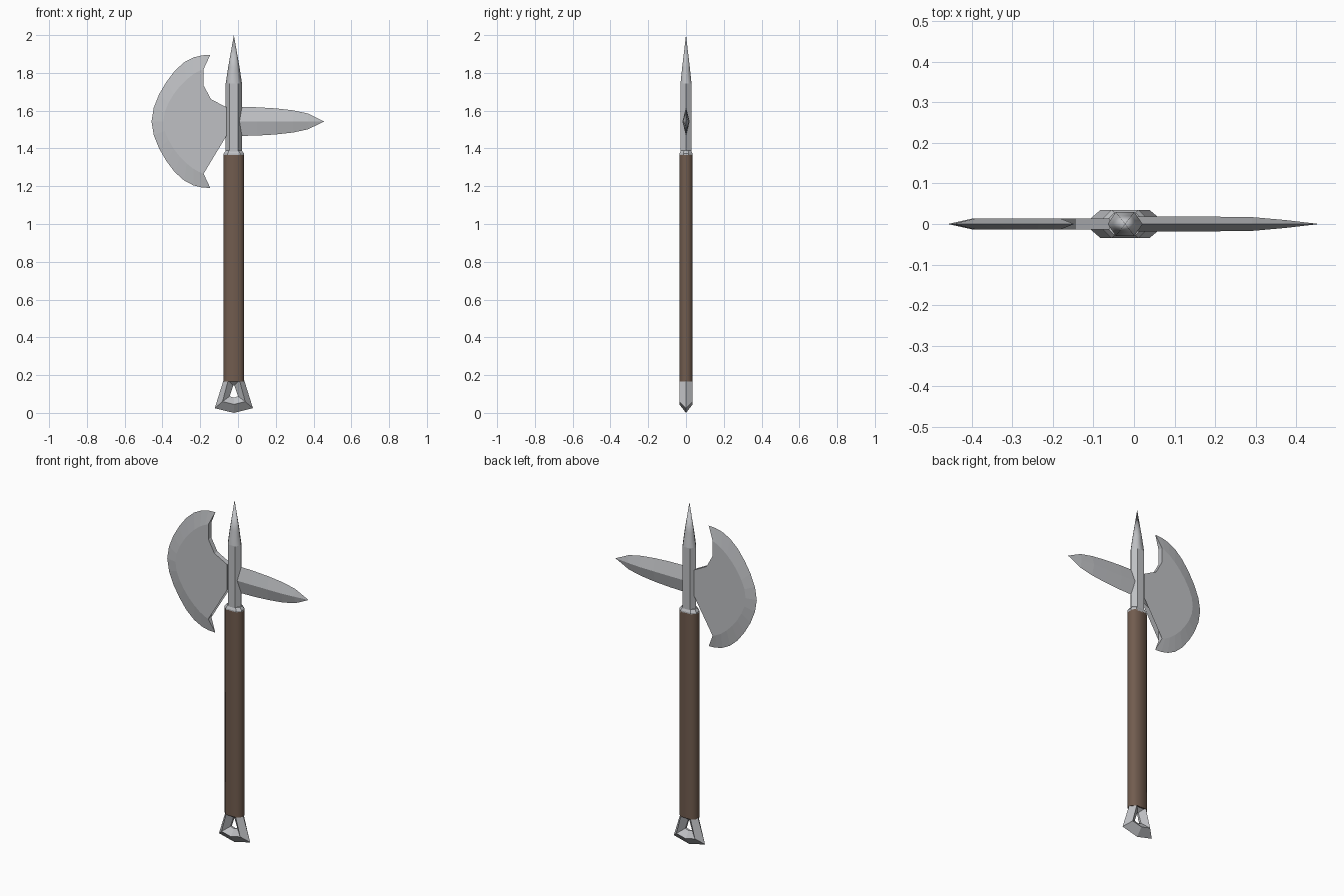
import bpy, bmesh, math

if "Cube" in bpy.data.objects:
    bpy.data.objects.remove(bpy.data.objects["Cube"])

CX = -0.022      # x of the shaft axis
ZB = 1.543       # height of the blade centre line


def material(name, rgb):
    m = bpy.data.materials.new(name)
    m.diffuse_color = (*rgb, 1)
    m.use_nodes = True
    m.node_tree.nodes["Principled BSDF"].inputs["Base Color"].default_value = m.diffuse_color
    return m


STEEL = material("steel", (0.52, 0.53, 0.55))
WOOD = material("brown_wood", (0.165, 0.107, 0.077))


def finish(name, bm, mat, angle=None):
    bmesh.ops.remove_doubles(bm, verts=bm.verts, dist=1e-5)
    bmesh.ops.recalc_face_normals(bm, faces=bm.faces)
    me = bpy.data.meshes.new(name)
    bm.to_mesh(me)
    bm.free()
    me.materials.append(mat)
    ob = bpy.data.objects.new(name, me)
    bpy.context.collection.objects.link(ob)
    if angle:
        bpy.ops.object.select_all(action='DESELECT')
        ob.select_set(True)
        bpy.context.view_layer.objects.active = ob
        bpy.ops.object.shade_smooth_by_angle(angle=math.radians(angle))
    return ob


def loft(name, rings, mat, angle=None, tip=None):
    """Skin a list of equal rings; close with caps or a pointed tip."""
    bm = bmesh.new()
    loops = [[bm.verts.new(p) for p in r] for r in rings]
    n = len(loops[0])
    for a, b in zip(loops, loops[1:]):
        for i in range(n):
            j = (i + 1) % n
            bm.faces.new((a[i], a[j], b[j], b[i]))
    bm.faces.new(loops[0])
    if tip:
        t = bm.verts.new(tip)
        for i in range(n):
            bm.faces.new((loops[-1][i], loops[-1][(i + 1) % n], t))
    else:
        bm.faces.new(loops[-1])
    return finish(name, bm, mat, angle)


def octagon(z, s=1.0):
    pts = [(.055, .014), (.033, .035), (-.033, .035), (-.055, .014),
           (-.055, -.014), (-.033, -.035), (.033, -.035), (.055, -.014)]
    return [(CX + x * s, y * s, z) for x, y in pts]


def hexagon(z, s=1.0):
    pts = [(.043, 0), (.023, .029), (-.023, .029),
           (-.043, 0), (-.023, -.029), (.023, -.029)]
    return [(CX + x * s, y * s, z) for x, y in pts]


# Wooden shaft and the steel collar above it
loft("shaft", [octagon(.165), octagon(1.365)], WOOD, 50)
loft("collar", [octagon(1.36), octagon(1.372), octagon(1.388, .78)], STEEL)

# Hexagonal socket and pointed top spike
loft("socket", [hexagon(1.37), hexagon(1.745)], STEEL)
loft("top_spike", [hexagon(1.745), hexagon(1.83, .70)], STEEL, 80,
     tip=(CX, 0, 2.0))


# Rear spike with a diamond section
def diamond(x, h, w):
    return [(x, 0, ZB + h), (x, w, ZB), (x, 0, ZB - h), (x, -w, ZB)]


loft("rear_spike", [diamond(-.02, .077, .019), diamond(.10, .075, .019),
                    diamond(.20, .069, .018), diamond(.29, .059, .017),
                    diamond(.37, .042, .010)], STEEL, tip=(.456, 0, ZB))

# Axe blade: sharp outer arc, bevel line and concave rear edge (upper half)
outer = [(-.147, .352), (-.19, .350), (-.235, .339), (-.285, .313),
         (-.335, .268), (-.380, .208), (-.418, .143), (-.446, .073)]
bevel = [(-.182, .277), (-.205, .268), (-.237, .250), (-.272, .222),
         (-.308, .186), (-.340, .145), (-.368, .098), (-.388, .050)]
rear = [(-.182, .190), (-.143, .118), (-.060, .074)]


def full(points, middle=None):
    mid = [middle] if middle else []
    return points + mid + [(x, -z) for x, z in reversed(points)]


arc = full(outer, (-.458, 0))
line = full(bevel, (-.395, 0))
back = full(rear)[::-1]
T = .014
bm = bmesh.new()
edge = [bm.verts.new((x, 0, ZB + z)) for x, z in arc]
rims = []
for s in (-1, 1):
    front = [bm.verts.new((x, s * T, ZB + z)) for x, z in line]
    rearv = [bm.verts.new((x, s * T, ZB + z)) for x, z in back]
    for i in range(len(edge) - 1):
        bm.faces.new((edge[i], edge[i + 1], front[i + 1], front[i]))
    # Flat cheek: triangulated strip between bevel line and rear edge
    bmesh.ops.triangulate(bm, faces=[bm.faces.new(front + rearv)])
    # rearv runs from the lower end to the upper end
    rims.append([front[-1]] + rearv + [front[0]])
a, b = rims
for i in range(len(a) - 1):
    bm.faces.new((a[i], a[i + 1], b[i + 1], b[i]))
bm.faces.new((a[0], b[0], edge[-1]))
bm.faces.new((a[-1], b[-1], edge[0]))
finish("axe_blade", bm, STEEL)

# Flared pommel: a faceted frame around a triangular hole
rim = [(-.055, .172), (.055, .172), (.101, .025), (0, 0), (-.101, .025)]
ridge = [(-.030, .172), (.030, .172), (.060, .060), (0, .045), (-.060, .060)]
hole = [(-.003, .145), (.003, .145), (.022, .088), (0, .080), (-.022, .088)]
bm = bmesh.new()
for s in (-1, 1):
    loops = [[bm.verts.new((CX + x, y, z)) for x, z in pts]
             for pts, y in ((rim, 0), (ridge, s * .035), (hole, s * .006))]
    loops.append([bm.verts.new((CX + x, 0, z)) for x, z in hole])
    for p, q in zip(loops, loops[1:]):
        for i in range(5):
            j = (i + 1) % 5
            bm.faces.new((p[i], p[j], q[j], q[i]))
finish("pommel", bm, STEEL)
